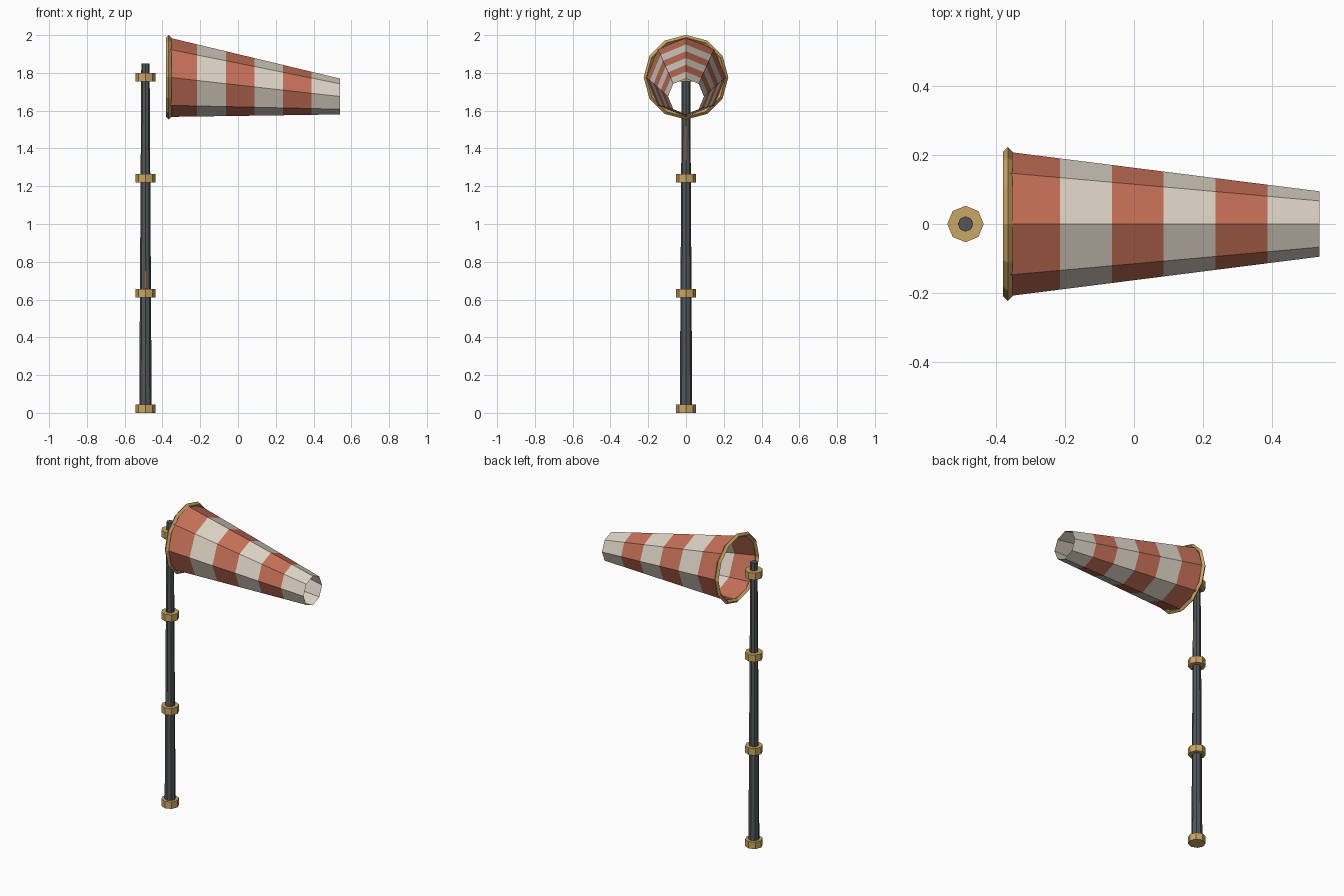
import bpy, bmesh, math
from mathutils import Vector

if "Cube" in bpy.data.objects:
    bpy.data.objects.remove(bpy.data.objects["Cube"], do_unlink=True)


def material(name, rgb):
    m = bpy.data.materials.new(name)
    m.use_nodes = True
    m.diffuse_color = (*rgb, 1)
    bsdf = next(n for n in m.node_tree.nodes if n.type == 'BSDF_PRINCIPLED')
    bsdf.inputs["Base Color"].default_value = (*rgb, 1)
    return m


RED = material("faded red cloth", (0.56, 0.16, 0.095))
CREAM = material("cream cloth", (0.72, 0.65, 0.56))
BRASS = material("brass", (0.60, 0.38, 0.125))
STEEL = material("dark steel", (0.085, 0.095, 0.10))
RUST = material("rust", (0.30, 0.13, 0.05))

POLE_X, POLE_TOP = -0.49, 1.85
POLE_R0, POLE_R1 = 0.033, 0.022
MOUTH = Vector((-0.367, 0, 1.777))
TIP = Vector((0.54, 0, 1.675))


def finish(bm, name, mats):
    me = bpy.data.meshes.new(name)
    bm.to_mesh(me)
    bm.free()
    for m in mats:
        me.materials.append(m)
    ob = bpy.data.objects.new(name, me)
    bpy.context.collection.objects.link(ob)
    return ob


def post(name, r0, r1, z0, z1, mat):
    """Eight-sided upright post with corners on the axes."""
    bpy.ops.mesh.primitive_cone_add(vertices=8, radius1=r0, radius2=r1, depth=z1 - z0,
                                    location=(POLE_X, 0, (z0 + z1) / 2))
    ob = bpy.context.object
    ob.name = name
    ob.data.materials.append(mat)


def ring(bm, centre, radius, sides):
    """Ring of vertices facing along x."""
    angles = [math.tau * i / sides for i in range(sides)]
    return [bm.verts.new(centre + radius * Vector((0, math.sin(a), math.cos(a)))) for a in angles]


def bridge(bm, a, b, mat_index=0):
    n = len(a)
    for i in range(n):
        j = (i + 1) % n
        bm.faces.new((a[i], a[j], b[j], b[i])).material_index = mat_index


# Tapered pole and its collars
post("pole", POLE_R0, POLE_R1, 0.005, POLE_TOP, STEEL)
for name, z in (("base", 0), ("lower", 0.61), ("middle", 1.22), ("upper", 1.755)):
    post(name + "_collar", 0.053, 0.053, z, z + 0.045, BRASS)

# Narrow rust streaks lying on the pole
for name, angle, z0, z1 in (("front_streak", -90, 0.66, 0.75), ("side_streak", 0, 1.34, 1.52)):
    a = math.radians(angle)
    out, side = Vector((math.cos(a), math.sin(a), 0)), Vector((-math.sin(a), math.cos(a), 0))
    bm = bmesh.new()
    quad = []
    for z, s in ((z0, -1), (z0, 1), (z1, 1), (z1, -1)):
        r = POLE_R0 + (POLE_R1 - POLE_R0) * z / POLE_TOP
        quad.append(bm.verts.new(Vector((POLE_X, 0, z)) + out * (r + 0.0005) + side * s * 0.002))
    bm.faces.new(quad)
    finish(bm, name, [RUST])

# Open cloth sock with alternating bands
bm = bmesh.new()
bands = 6
rings = [ring(bm, MOUTH.lerp(TIP, k / bands), 0.21 + (0.095 - 0.21) * k / bands, 8)
         for k in range(bands + 1)]
for k in range(bands):
    bridge(bm, rings[k], rings[k + 1], k % 2)
bmesh.ops.recalc_face_normals(bm, faces=bm.faces)
finish(bm, "wind_sock", [RED, CREAM])

# Diamond-section hoop around the mouth
bm = bmesh.new()
t = 0.014
hoop = [ring(bm, MOUTH + Vector((dx, 0, 0)), 0.21 + dr, 12)
        for dx, dr in ((-t, 0), (0, t), (t, 0), (0, -t))]
for k in range(4):
    bridge(bm, hoop[k], hoop[(k + 1) % 4])
bmesh.ops.recalc_face_normals(bm, faces=bm.faces)
finish(bm, "mouth_hoop", [BRASS])
